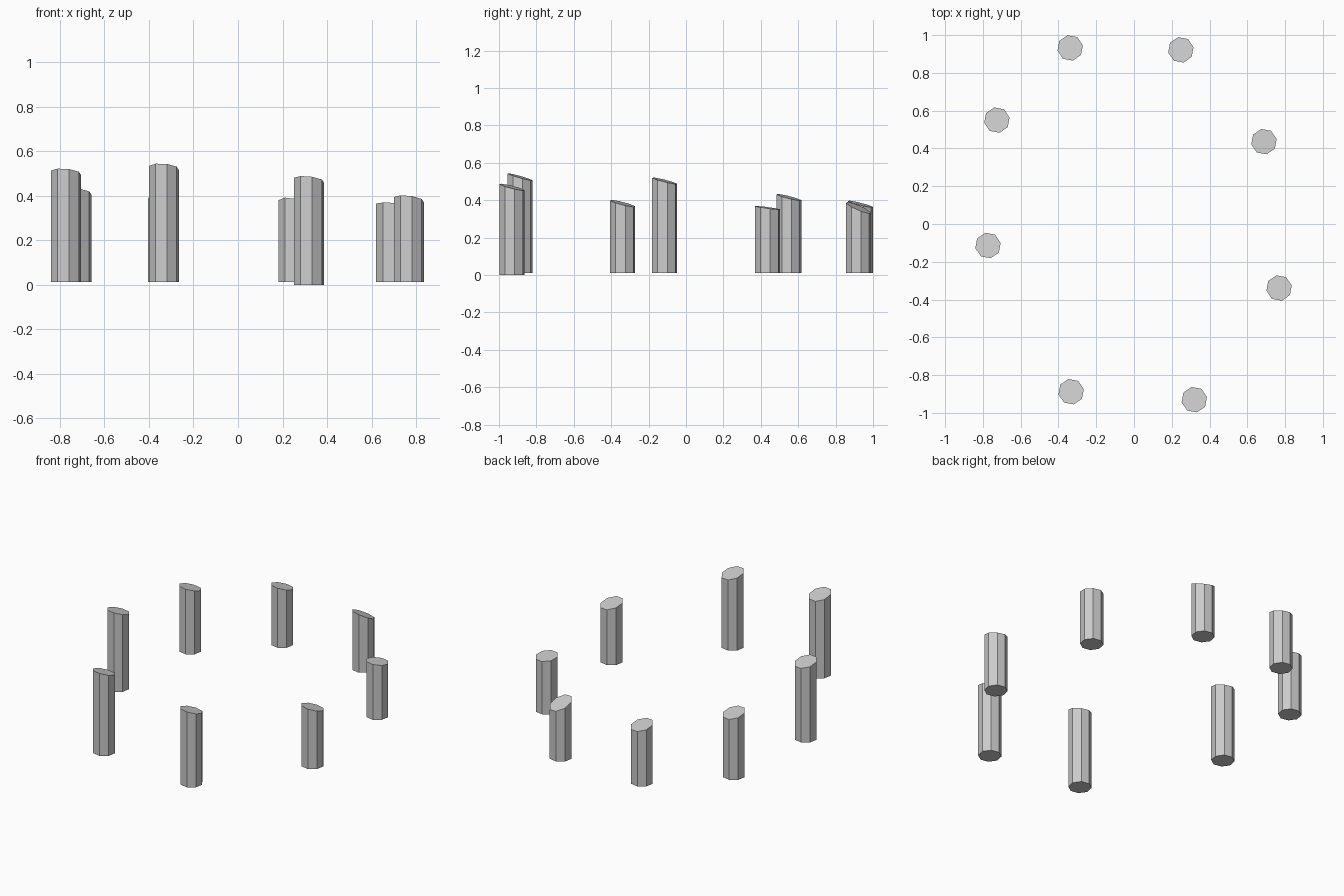
import bpy, bmesh
from math import cos, sin, radians

if "Cube" in bpy.data.objects:
    bpy.data.objects.remove(bpy.data.objects["Cube"])

RADIUS, SIDES, TURN = 0.0685, 8, radians(12)

# x, y, base z, top height at the axis, top slope in x, top slope in y
POSTS = [
    (-0.338, 0.932, 0.012, 0.380, -0.10, -0.25),
    (0.248, 0.922, 0.012, 0.360, -0.20, -0.42),
    (0.688, 0.436, 0.012, 0.360, -0.05, -0.13),
    (0.768, -0.339, 0.012, 0.383, -0.12, -0.25),
    (0.319, -0.930, 0.000, 0.470, -0.11, -0.25),
    (-0.333, -0.888, 0.012, 0.525, -0.08, -0.28),
    (-0.773, -0.114, 0.012, 0.504, -0.09, -0.25),
    (-0.726, 0.550, 0.012, 0.416, -0.10, -0.25),
]


def make_post(name, x, y, base, top, slope_x, slope_y):
    """Octagonal post with a slanted top."""
    bm = bmesh.new()
    ring = []
    for i in range(SIDES):
        a = TURN + radians(360 / SIDES) * i
        ring.append((RADIUS * cos(a), RADIUS * sin(a)))
    low = [bm.verts.new((u, v, base)) for u, v in ring]
    high = [bm.verts.new((u, v, top + slope_x * u + slope_y * v)) for u, v in ring]
    bm.faces.new(low[::-1])
    bm.faces.new(high)
    for i in range(SIDES):
        j = (i + 1) % SIDES
        bm.faces.new((low[i], low[j], high[j], high[i]))
    mesh = bpy.data.meshes.new(name)
    bm.to_mesh(mesh)
    bm.free()
    obj = bpy.data.objects.new(name, mesh)
    obj.location = (x, y, 0)
    bpy.context.collection.objects.link(obj)


# Ring of standing posts
for n, post in enumerate(POSTS, 1):
    make_post(f"post_{n}", *post)
